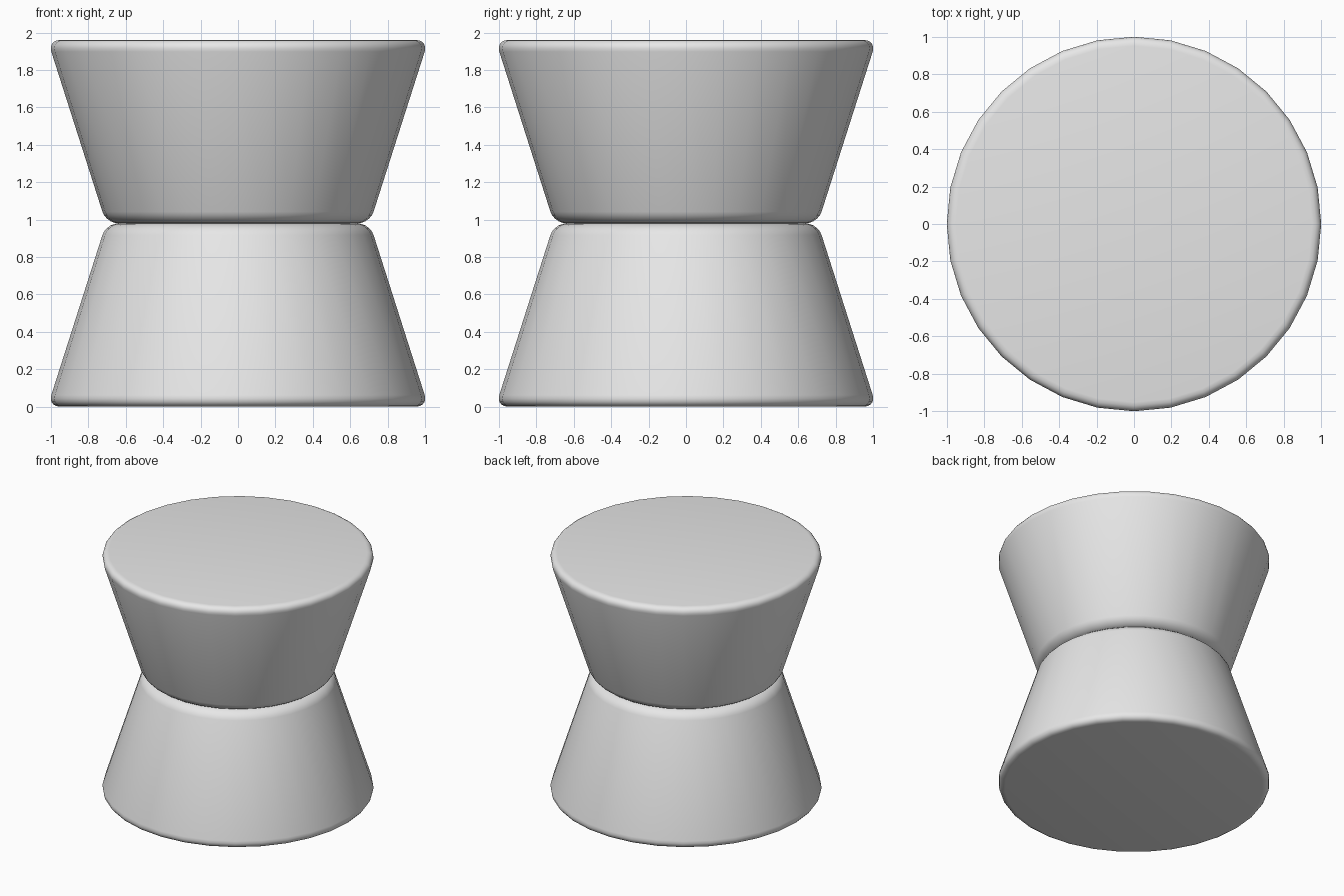
import bpy
import math

cube = bpy.data.objects.get("Cube")
if cube:
    bpy.data.objects.remove(cube, do_unlink=True)

HEIGHT = 0.98
WIDE, NARROW = 1.018, 0.705

grey = bpy.data.materials.new("light_grey")
grey.use_nodes = True
colour = (0.8, 0.8, 0.8, 1)
grey.diffuse_color = colour
grey.node_tree.nodes["Principled BSDF"].inputs["Base Color"].default_value = colour


def tapered_drum(name, bottom_radius, top_radius, base_z):
    """Truncated cone with rounded rims."""
    bpy.ops.mesh.primitive_cone_add(
        vertices=32, radius1=bottom_radius, radius2=top_radius,
        depth=HEIGHT, location=(0, 0, base_z + HEIGHT / 2))
    drum = bpy.context.object
    drum.name = name
    drum.data.materials.append(grey)
    bevel = drum.modifiers.new("rounded_rims", "BEVEL")
    bevel.width = 0.065
    bevel.segments = 5
    bevel.limit_method = "ANGLE"
    bevel.angle_limit = math.radians(30)
    bpy.ops.object.modifier_apply(modifier=bevel.name)
    bpy.ops.object.shade_smooth_by_angle(angle=math.radians(30))
    return drum


# Lower half flares to the floor, upper half flares to the seat
tapered_drum("lower_base", WIDE, NARROW, 0)
tapered_drum("upper_seat", NARROW, WIDE, HEIGHT)
